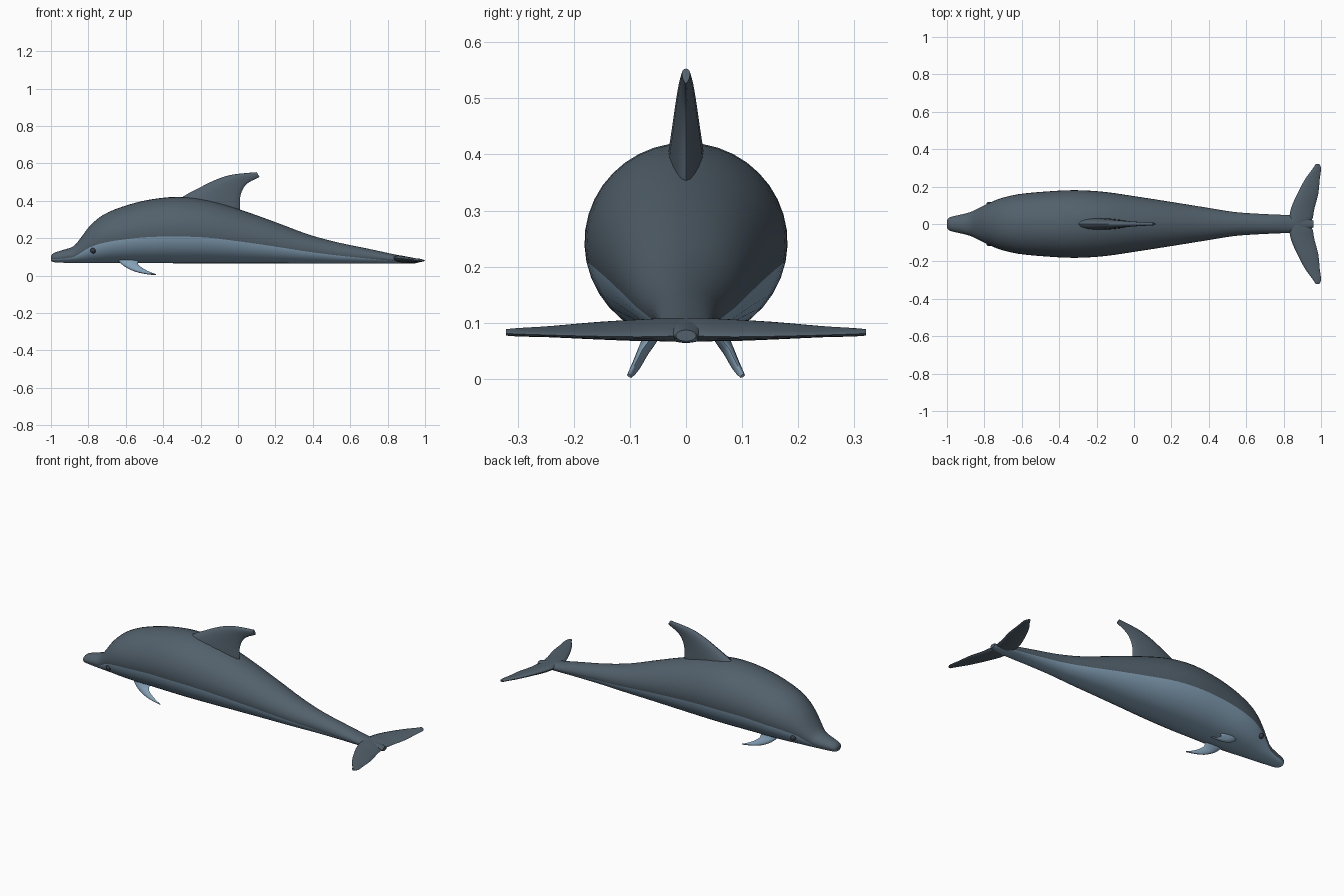
import bpy, bmesh, math
from mathutils import Vector

if "Cube" in bpy.data.objects:
    bpy.data.objects.remove(bpy.data.objects["Cube"])


def material(name, rgb):
    m = bpy.data.materials.new(name)
    m.diffuse_color = (*rgb, 1)
    m.use_nodes = True
    m.node_tree.nodes["Principled BSDF"].inputs["Base Color"].default_value = m.diffuse_color
    return m


slate = material("slate grey", (0.085, 0.118, 0.148))
pale = material("pale blue grey", (0.235, 0.36, 0.48))
dark = material("eye dark", (0.035, 0.045, 0.055))


def loft(name, rings, mats, angle=50, rule=None):
    """Skin a list of closed rings, cap both ends and shade smooth."""
    bm = bmesh.new()
    vs = [[bm.verts.new(p) for p in r] for r in rings]
    n = len(rings[0])
    for a, b in zip(vs, vs[1:]):
        for i in range(n):
            j = (i + 1) % n
            f = bm.faces.new((a[i], a[j], b[j], b[i]))
            f.material_index = rule(i) if rule else 0
    bm.faces.new(vs[0])
    bm.faces.new(vs[-1])
    bmesh.ops.recalc_face_normals(bm, faces=bm.faces)
    me = bpy.data.meshes.new(name)
    bm.to_mesh(me)
    bm.free()
    for m in mats:
        me.materials.append(m)
    me.shade_smooth()
    me.set_sharp_from_angle(angle=math.radians(angle))
    ob = bpy.data.objects.new(name, me)
    bpy.context.collection.objects.link(ob)
    return ob


def smooth_path(rows, steps):
    """Catmull-Rom interpolation of every column."""
    out = []
    for k in range(len(rows) - 1):
        p0, p1 = rows[max(k - 1, 0)], rows[k]
        p2, p3 = rows[k + 1], rows[min(k + 2, len(rows) - 1)]
        for s in range(steps):
            t = s / steps
            out.append([0.5 * (2 * b + (c - a) * t + (2 * a - 5 * b + 4 * c - d) * t * t
                               + (3 * b - a - 3 * c + d) * t ** 3)
                        for a, b, c, d in zip(p0, p1, p2, p3)])
    out.append(list(rows[-1]))
    return out


def fin(name, sections, normal, mat, steps=3, n=16):
    """Loft teardrop sections given as lead point, trail point, half thickness."""
    rows = smooth_path([(*l, *t, h) for l, t, h in sections], steps)
    nrm = Vector(normal).normalized()
    rings = []
    for r in rows:
        lead, trail = Vector(r[:3]), Vector(r[3:6])
        ring = []
        for i in range(n):
            a = 2 * math.pi * i / n
            ring.append((lead + trail) / 2 + (lead - trail) / 2 * math.cos(a)
                        + nrm * r[6] * math.sin(a) * (0.88 + 0.3 * math.cos(a)))
        rings.append(ring)
    return loft(name, rings, [mat])


# Body stations: x, top, bottom, half width, height of the belly colour line
STATIONS = [
    (-1.00, .105, .080, .020, .088), (-.985, .121, .072, .036, .089),
    (-.94, .136, .069, .047, .091), (-.88, .157, .068, .062, .100),
    (-.84, .203, .067, .080, .122), (-.79, .268, .067, .105, .152),
    (-.72, .325, .067, .135, .175), (-.62, .368, .067, .159, .192),
    (-.48, .405, .067, .173, .206), (-.32, .421, .066, .181, .209),
    (-.16, .403, .066, .172, .203), (.02, .350, .066, .146, .181),
    (.20, .286, .066, .118, .155), (.38, .219, .065, .089, .127),
    (.54, .176, .065, .064, .107), (.70, .143, .065, .053, .091),
    (.83, .115, .065, .047, .079), (.91, .099, .064, .036, .072),
    (.96, .087, .067, .018, .071),
]
UP, LOW = 22, 16


def body_ring(x, top, bottom, w, line):
    zc, h = (top + bottom) / 2, (top - bottom) / 2
    a0 = math.asin(max(-.95, min(.95, (line - zc) / h)))
    up = [a0 + (math.pi - 2 * a0) * i / UP for i in range(UP)]
    low = [math.pi - a0 + (math.pi + 2 * a0) * i / LOW for i in range(LOW)]
    return [(x, w * math.cos(a), zc + h * math.sin(a)) for a in up + low]


loft("body", [body_ring(*r) for r in smooth_path(STATIONS, 3)], [slate, pale],
     rule=lambda i: 0 if i < UP else 1)

# Dorsal fin
fin("dorsal_fin", [
    ((-.33, 0, .39), (.005, 0, .32), .036),
    ((-.29, 0, .425), (.01, 0, .355), .034),
    ((-.21, 0, .468), (.01, 0, .405), .027),
    ((-.12, 0, .512), (.02, 0, .45), .020),
    ((-.03, 0, .540), (.05, 0, .493), .014),
    ((.10, 0, .553), (.115, 0, .527), .008)], (0, 1, 0), slate)

# Tail flukes, mirrored about the centre
half = [
    ((.83, .03, .095), (.955, .03, .076), .021),
    ((.84, .085, .094), (.965, .085, .075), .019),
    ((.872, .16, .092), (.985, .16, .076), .015),
    ((.915, .24, .088), (.993, .24, .078), .010),
    ((.955, .295, .085), (1.0, .298, .080), .008),
    ((.972, .321, .084), (.99, .321, .081), .006)]
mirrored = [((l[0], -l[1], l[2]), (t[0], -t[1], t[2]), h) for l, t, h in reversed(half)]
middle = [((.83, 0, .095), (.94, 0, .076), .021)]
fin("tail_flukes", mirrored + middle + half, (0, 0, 1), slate)

for side, label in ((-1, "right"), (1, "left")):
    # Swept flippers under the chest
    sections = [
        (-.66, -.53, .050, .100, .100, .018), (-.63, -.535, .066, .068, .068, .014),
        (-.60, -.528, .077, .045, .053, .011), (-.55, -.495, .088, .022, .031, .009),
        (-.49, -.462, .096, .009, .016, .007), (-.442, -.438, .101, .003, .008, .005)]
    fin(label + "_flipper",
        [((a, side * y, z0), (b, side * y, z1), h) for a, b, y, z0, z1, h in sections],
        (0, side * .88, .45), pale)

    # Eyes
    bpy.ops.mesh.primitive_uv_sphere_add(segments=16, ring_count=10, radius=.015,
                                         location=(-.775, side * .104, .134))
    eye = bpy.context.object
    eye.name = label + "_eye"
    eye.data.materials.append(dark)
    eye.data.shade_smooth()
